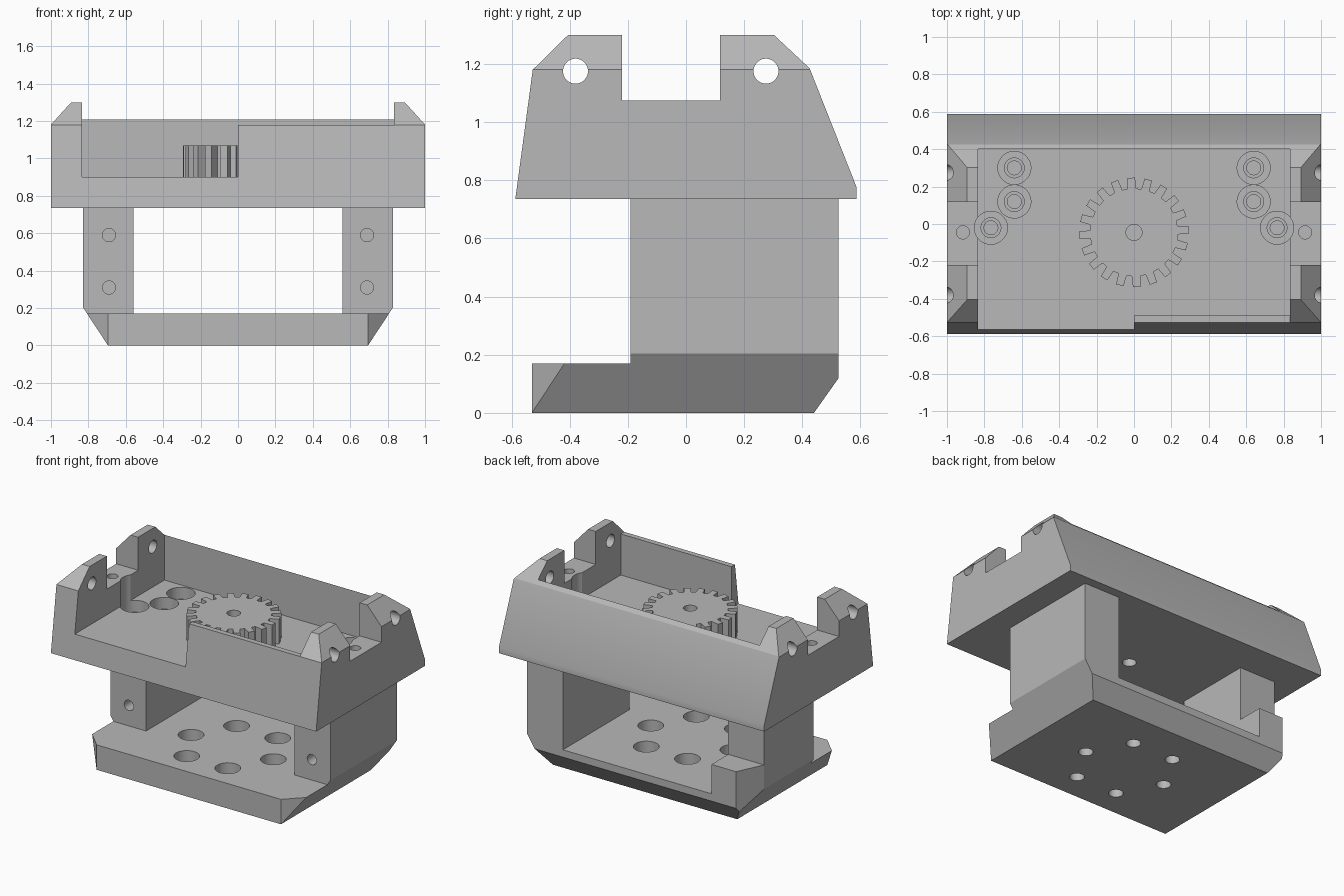
import bpy, bmesh, math
from mathutils import Vector

if "Cube" in bpy.data.objects:
    bpy.data.objects.remove(bpy.data.objects["Cube"])

GREY = (0.48, 0.48, 0.48, 1)
grey = bpy.data.materials.new("plain grey")
grey.use_nodes = True
grey.diffuse_color = GREY
grey.node_tree.nodes["Principled BSDF"].inputs["Base Color"].default_value = GREY

PLACE = {"x": lambda a, b, t: (t, a, b),
         "y": lambda a, b, t: (a, t, b),
         "z": lambda a, b, t: (a, b, t)}


def prism(name, outline, axis, lo, hi):
    """Extrude a 2D outline along an axis."""
    bm = bmesh.new()
    put = PLACE[axis]
    face = bm.faces.new([bm.verts.new(put(a, b, lo)) for a, b in outline])
    new = bmesh.ops.extrude_face_region(bm, geom=[face])["geom"]
    shift = Vector(put(0, 0, hi - lo))
    bmesh.ops.translate(bm, vec=shift, verts=[v for v in new if isinstance(v, bmesh.types.BMVert)])
    bmesh.ops.recalc_face_normals(bm, faces=bm.faces)
    mesh = bpy.data.meshes.new(name)
    bm.to_mesh(mesh)
    bm.free()
    mesh.materials.append(grey)
    ob = bpy.data.objects.new(name, mesh)
    bpy.context.collection.objects.link(ob)
    return ob


def cut(target, outline, axis, lo, hi):
    """Subtract an extruded outline and bake the result."""
    tool = prism("cutter", outline, axis, lo, hi)
    tool.hide_render = True
    mod = target.modifiers.new("cut", "BOOLEAN")
    mod.operation, mod.solver, mod.object = "DIFFERENCE", "EXACT", tool
    baked = bpy.data.meshes.new_from_object(
        target.evaluated_get(bpy.context.evaluated_depsgraph_get()))
    target.modifiers.clear()
    target.data = baked
    bpy.data.objects.remove(tool)


def rect(a0, a1, b0, b1):
    return [(a0, b0), (a1, b0), (a1, b1), (a0, b1)]


def circle(a, b, r, n=32):
    return [(a + r * math.cos(math.tau * (i + .5) / n),
             b + r * math.sin(math.tau * (i + .5) / n)) for i in range(n)]


def finish(ob):
    bpy.ops.object.select_all(action="DESELECT")
    ob.select_set(True)
    bpy.context.view_layer.objects.active = ob
    bpy.ops.object.shade_smooth_by_angle(angle=math.radians(25))


# Upper tray: side profile with notched ears, then pocket and openings
tray = prism("upper_tray", [
    (-.587, .735), (-.527, 1.18), (-.405, 1.30), (-.22, 1.30), (-.22, 1.075),
    (.117, 1.075), (.117, 1.30), (.302, 1.30), (.425, 1.185), (.587, .775),
    (.587, .735)], "x", -1, 1)
IN = .835
cut(tray, rect(-IN, IN, -.49, .40), "z", .90, 1.5)
cut(tray, rect(-IN, 0, -.8, -.3), "z", .90, 1.5)
cut(tray, rect(-.1, IN, -.8, -.48), "z", 1.18, 1.5)

# Sloped outer corners of the ears
for s in (-1, 1):
    cut(tray, [(s * 1.01, 1.17), (s * .883, 1.31), (s * 1.2, 1.31)], "y", -.8, .8)

# Cross pin holes and the shaft hole
for y in (-.38, .275):
    cut(tray, circle(y, 1.175, .043), "x", -1.2, 1.2)
SHAFT = -.045
cut(tray, circle(0, SHAFT, .043), "z", .6, 1.0)

# Notch holes and stepped screw recesses
for s in (-1, 1):
    cut(tray, circle(s * .915, SHAFT, .035), "z", .9, 1.2)
    for x, y in ((.64, .30), (.64, .12), (.765, -.02)):
        cut(tray, circle(s * x, y, .0885), "z", .82, 1.3)
        cut(tray, circle(s * x, y, .053), "z", .78, .83)
        cut(tray, circle(s * x, y, .037), "z", .745, .79)
finish(tray)

# Lower bracket: base plate and two legs from one front profile
bracket = prism("lower_bracket", [
    (-.695, 0), (.695, 0), (.83, .205), (.83, .735), (-.83, .735), (-.83, .205)],
    "y", -.53, .525)
cut(bracket, rect(-1, 1, -.8, -.19), "z", .17, 1)
cut(bracket, rect(-.56, .56, -.8, .8), "z", .17, 1)
cut(bracket, [(.433, -.01), (.532, .13), (.7, .13), (.7, -.01)], "x", -1, 1)
for s in (-1, 1):
    cut(bracket, [(s * .685, -.54), (s * .825, -.40), (s * 1, -.40), (s * 1, -.54)],
        "z", -.1, .3)

# Shortened right leg with a bevelled foot behind it
cut(bracket, rect(-1, -.4, .345, .8), "z", .37, 1)
cut(bracket, [(-.741, .535), (-.832, .34), (-1, .34), (-1, .535)], "z", -.1, .38)

# Blind holes in the leg fronts
for s in (-1, 1):
    for z in (.31, .59):
        cut(bracket, circle(s * .69, z, .035), "y", -.4, .06)

# Ring of six counterbored holes in the base
for i in range(6):
    a = i * math.tau / 6
    x, y = .01 + .31 * math.cos(a), -.077 + .31 * math.sin(a)
    cut(bracket, circle(x, y, .08), "z", .08, .3)
    cut(bracket, circle(x, y, .045), "z", -.1, .1)
finish(bracket)

# Spur gear with a bored centre
TEETH = 20
points = []
for i in range(TEETH):
    for step, r in ((-.30, .235), (-.22, .293), (.22, .293), (.30, .235)):
        a = (i + step) * math.tau / TEETH + .05
        points.append((r * math.cos(a), SHAFT + r * math.sin(a)))
gear = prism("gear", points, "z", .90, 1.068)
cut(gear, circle(0, SHAFT, .043), "z", .8, 1.2)
finish(gear)
